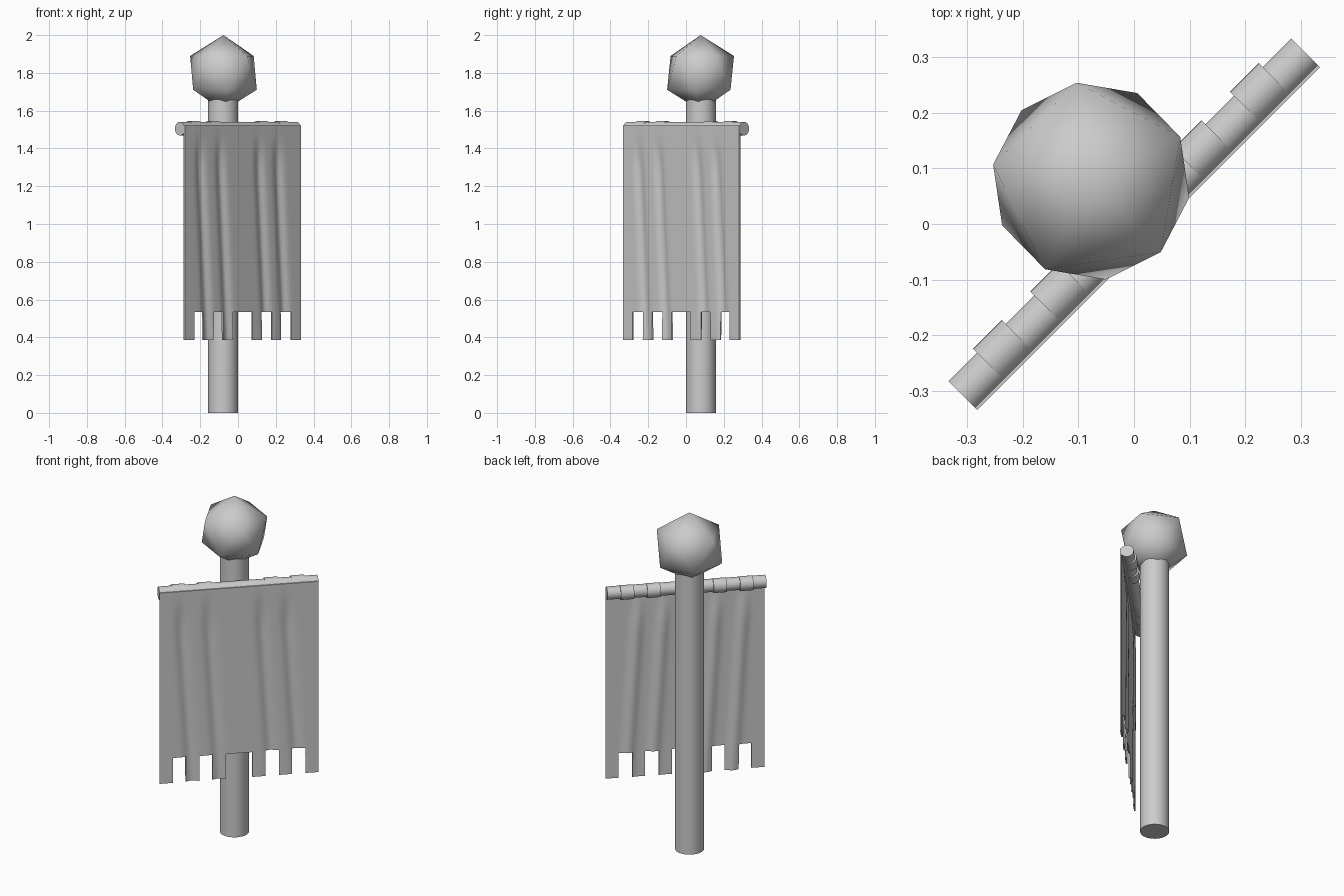
import bpy, bmesh, math
from math import radians, exp

if "Cube" in bpy.data.objects:
    bpy.data.objects.remove(bpy.data.objects["Cube"], do_unlink=True)

TURN = radians(45)          # the whole standard is turned about z
HALF = 0.436                # half the banner width
CELL = HALF / 6             # width of one tab
ROD_Z = 1.505

grey = bpy.data.materials.new("plain grey")
grey.use_nodes = True
grey.diffuse_color = (0.6, 0.6, 0.6, 1)
grey.node_tree.nodes["Principled BSDF"].inputs["Base Color"].default_value = (0.6, 0.6, 0.6, 1)


def finish(obj, name, angle=40):
    obj.name = name
    obj.data.materials.append(grey)
    bpy.ops.object.select_all(action='DESELECT')
    obj.select_set(True)
    bpy.context.view_layer.objects.active = obj
    bpy.ops.object.shade_smooth_by_angle(angle=radians(angle))


def place(x, y, z):
    """Turn a point of the banner's own frame into the world."""
    c = math.cos(TURN)
    return (c * (x - y), c * (x + y), z)


def cylinder(name, radius, length, loc, along_rod=False):
    rot = (0, radians(90), TURN) if along_rod else (0, 0, TURN)
    bpy.ops.mesh.primitive_cylinder_add(vertices=32, radius=radius, depth=length,
                                        location=place(*loc), rotation=rot)
    finish(bpy.context.object, name)


# Pole and faceted knob
cylinder("pole", 0.079, 1.7, (0, 0.112, 0.85))
bpy.ops.mesh.primitive_ico_sphere_add(subdivisions=1, radius=0.2,
                                      location=place(0, 0.109, 1.8),
                                      rotation=(0, 0, radians(26.4)))
finish(bpy.context.object, "knob", 180)

# Crossbar with four cloth loops
cylinder("crossbar", 0.036, 2 * HALF, (0, 0, ROD_Z), True)
for i, cell in enumerate((1, 3, 8, 10)):
    cylinder(f"cloth_loop_{i + 1}", 0.04, CELL,
             ((cell + 0.5) * CELL - HALF, 0.006, ROD_Z), True)

# Banner: a folded sheet with square tabs along its lower edge
TOP, HEM, TIP = 1.522, 0.534, 0.386
TABS = (0, 2, 4, 7, 9, 11)
STEPS = 6
rows = [TIP + (HEM - TIP) * i / 4 for i in range(4)]
rows += [HEM + (TOP - HEM) * i / 20 for i in range(21)]


def fold_depth(x, z):
    """Slanting folds that hang from the loops and fade out at the top."""
    drop = (TOP - z) / (TOP - TIP)
    fade = min(1, max(0, (drop - 0.04) / 0.15))
    folds = sum(exp(-((x - s - 0.07 * drop) / 0.028) ** 2)
                for s in (-0.33, -0.18, 0.11, 0.25))
    return 0.014 * fade * folds


bm = bmesh.new()
grid = []
for z in rows:
    line = []
    for i in range(12 * STEPS + 1):
        x = i * CELL / STEPS - HALF
        line.append(bm.verts.new((x, -0.0375 + fold_depth(x, z), z)))
    grid.append(line)
for r in range(len(rows) - 1):
    for i in range(12 * STEPS):
        if r >= 4 or i // STEPS in TABS:
            bm.faces.new((grid[r][i], grid[r][i + 1], grid[r + 1][i + 1], grid[r + 1][i]))
bmesh.ops.delete(bm, geom=[v for v in bm.verts if not v.link_faces], context='VERTS')
mesh = bpy.data.meshes.new("banner")
bm.to_mesh(mesh)
bm.free()
banner = bpy.data.objects.new("banner", mesh)
bpy.context.collection.objects.link(banner)
banner.rotation_euler.z = TURN
bpy.context.view_layer.objects.active = banner
solid = banner.modifiers.new("thickness", 'SOLIDIFY')
solid.thickness = 0.008
solid.offset = -1
bpy.ops.object.modifier_apply(modifier=solid.name)
finish(banner, "banner")
